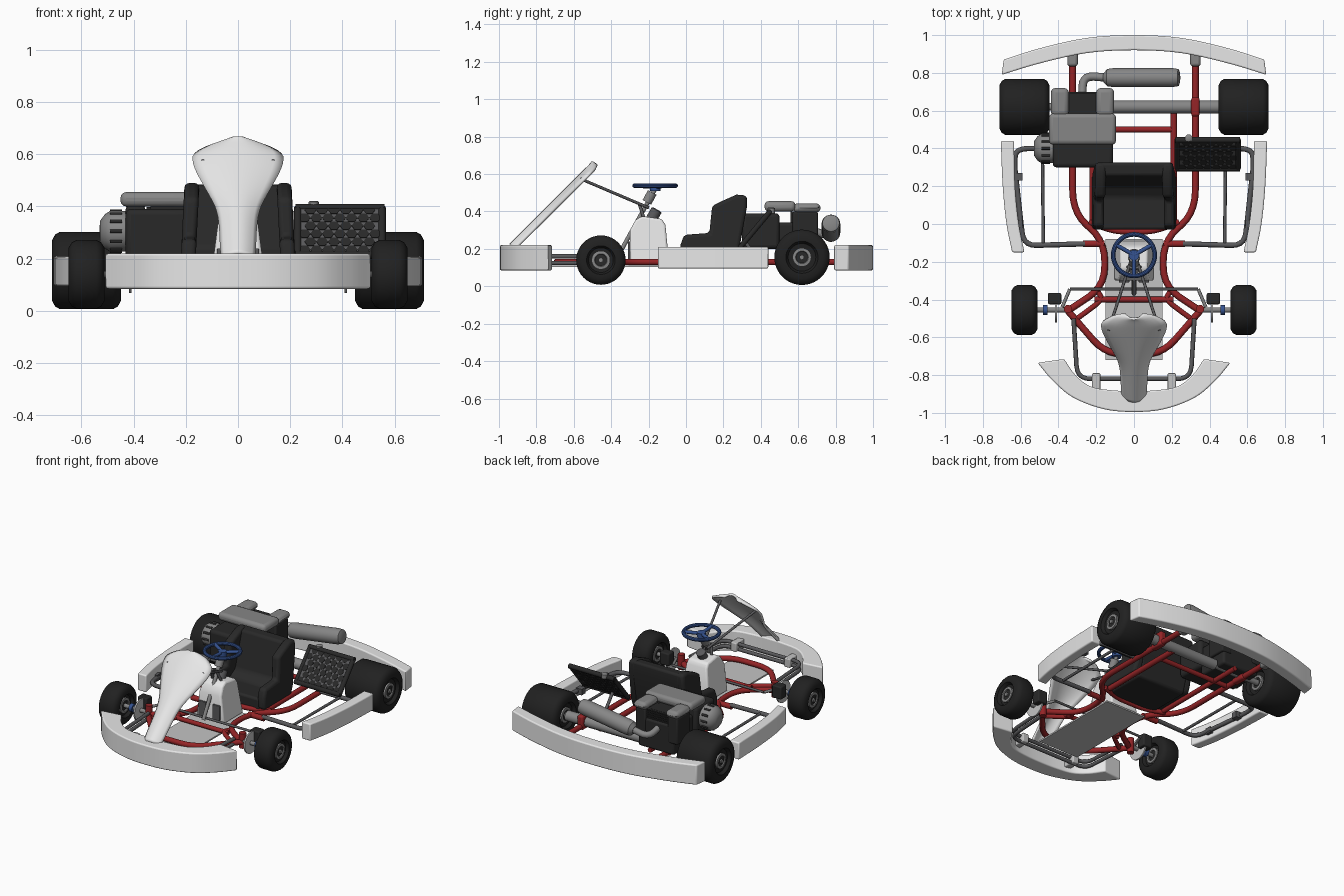
import bpy, bmesh, math
from mathutils import Vector, Matrix

if "Cube" in bpy.data.objects:
    bpy.data.objects.remove(bpy.data.objects["Cube"])


def mat(name, r, g, b):
    m = bpy.data.materials.new(name)
    m.diffuse_color = (r, g, b, 1)
    m.use_nodes = True
    m.node_tree.nodes["Principled BSDF"].inputs["Base Color"].default_value = m.diffuse_color
    return m


WHITE = mat("white_plastic", .8, .8, .8)
BLACK = mat("black_rubber", .015, .015, .015)
SEAT = mat("black_plastic", .022, .022, .022)
STEEL = mat("steel", .24, .24, .24)
DARK = mat("dark_steel", .1, .1, .105)
PALE = mat("pale_metal", .55, .55, .55)
RED = mat("red_paint", .3, .018, .02)
BLUE = mat("blue_anodised", .035, .085, .28)


def finish(ob, m, bevel=0, angle=35):
    ob.data.materials.clear()
    ob.data.materials.append(m)
    bpy.ops.object.select_all(action='DESELECT')
    ob.select_set(True)
    bpy.context.view_layer.objects.active = ob
    if bevel:
        b = ob.modifiers.new("bevel", 'BEVEL')
        b.width, b.segments, b.limit_method = bevel, 3, 'ANGLE'
    bpy.ops.object.shade_smooth_by_angle(angle=math.radians(angle))
    return ob


def from_bm(name, bm, m, bevel=0, angle=35):
    bmesh.ops.recalc_face_normals(bm, faces=bm.faces)
    me = bpy.data.meshes.new(name)
    bm.to_mesh(me)
    bm.free()
    ob = bpy.data.objects.new(name, me)
    bpy.context.collection.objects.link(ob)
    return finish(ob, m, bevel, angle)


def box(name, x, y, z, m, bevel=0):
    bm = bmesh.new()
    bmesh.ops.create_cube(bm, size=1)
    for v in bm.verts:
        v.co = Vector([(a + b) / 2 + c * (b - a) for c, (a, b) in zip(v.co, (x, y, z))])
    return from_bm(name, bm, m, bevel)


def side_prism(name, prof, x0, x1, m, bevel=0, taper=0):
    """Extrude a (y, z) outline along x; taper narrows it with height."""
    bm = bmesh.new()
    rows = [[bm.verts.new((x - math.copysign(taper * (z - prof[0][1]), x), y, z)) for y, z in prof]
            for x in (x0, x1)]
    bm.faces.new(rows[0])
    bm.faces.new(rows[1])
    n = len(prof)
    for i in range(n):
        j = (i + 1) % n
        bm.faces.new((rows[0][i], rows[0][j], rows[1][j], rows[1][i]))
    return from_bm(name, bm, m, bevel)


def lathe(name, prof, loc, m, axis=(1, 0, 0), n=40):
    """Revolve (offset, radius) points about an axis."""
    q = Vector((0, 0, 1)).rotation_difference(Vector(axis)).to_matrix().to_4x4()
    mx = Matrix.Translation(loc) @ q
    bm = bmesh.new()
    rings = [[bm.verts.new(mx @ Vector((r * math.cos(k * math.tau / n), r * math.sin(k * math.tau / n), h)))
              for k in range(n)] for h, r in prof]
    for a, b in zip(rings, rings[1:]):
        for k in range(n):
            bm.faces.new((a[k], a[(k + 1) % n], b[(k + 1) % n], b[k]))
    bm.faces.new(rings[0])
    bm.faces.new(rings[-1])
    return from_bm(name, bm, m)


def tube(name, pts, r, m, fillet=.06, closed=False):
    """Round tube through points, with rounded corners."""
    pts = [Vector(p) for p in pts]
    path = [pts[0]]
    for a, p, b in zip(pts, pts[1:], pts[2:]):
        d1, d2 = a - p, b - p
        s = p + d1.normalized() * min(fillet, d1.length * .45)
        e = p + d2.normalized() * min(fillet, d2.length * .45)
        path += [s * (1 - t) ** 2 + p * 2 * t * (1 - t) + e * t * t for t in (0, .2, .4, .6, .8, 1)]
    path.append(pts[-1])
    cu = bpy.data.curves.new(name, 'CURVE')
    cu.dimensions = '3D'
    cu.bevel_depth, cu.bevel_resolution, cu.use_fill_caps = r, 3, True
    sp = cu.splines.new('POLY')
    sp.points.add(len(path) - 1)
    for q, p in zip(sp.points, path):
        q.co = (*p, 1)
    ob = bpy.data.objects.new(name, cu)
    bpy.context.collection.objects.link(ob)
    bpy.ops.object.select_all(action='DESELECT')
    ob.select_set(True)
    bpy.context.view_layer.objects.active = ob
    bpy.ops.object.convert(target='MESH')
    return finish(bpy.context.view_layer.objects.active, m, angle=50)


def smooth(pts, k=5):
    p = [Vector(q) for q in pts]
    p = [2 * p[0] - p[1]] + p + [2 * p[-1] - p[-2]]
    out = []
    for a, b, c, d in zip(p, p[1:], p[2:], p[3:]):
        for i in range(k):
            t = i / k
            out.append(.5 * (2 * b + (c - a) * t + (2 * a - 5 * b + 4 * c - d) * t * t + (3 * b - a - 3 * c + d) * t ** 3))
    return out + [p[-2]]


def band(name, outer, inner, z0, z1, m, mirror=False):
    """Curved bar between two plan curves."""
    if mirror:
        outer, inner = [c + [(-x, y) for x, y in c[-2::-1]] for c in (outer, inner)]
    bm = bmesh.new()
    rows = [[bm.verts.new((p.x, p.y, z)) for p, z in ((o, z0), (o, z1), (i, z1), (i, z0))]
            for o, i in zip(smooth(outer), smooth(inner))]
    for a, b in zip(rows, rows[1:]):
        for k in range(4):
            bm.faces.new((a[k], a[(k + 1) % 4], b[(k + 1) % 4], b[k]))
    bm.faces.new(rows[0])
    bm.faces.new(rows[-1])
    return from_bm(name, bm, m, .008)


# bumpers
band("front_bumper", [(.51, -.735), (.43, -.83), (.32, -.92), (.16, -.98), (0, -.995)],
     [(.37, -.715), (.31, -.8), (.23, -.86), (.12, -.88), (0, -.885)], .085, .22, WHITE, True)
band("rear_bumper", [(.69, .87), (.5, .93), (.25, .985), (0, 1)],
     [(.7, .79), (.5, .85), (.25, .905), (0, .92)], .085, .22, WHITE, True)

for s, side in ((1, "right"), (-1, "left")):
    band(side + "_side_pod", [(s * .705, .44), (s * .695, .2), (s * .675, 0), (s * .645, -.15)],
         [(s * .635, .44), (s * .63, .2), (s * .61, 0), (s * .58, -.15)], .095, .21, WHITE)
    # wheels
    for end, x, w, y, z, R in (("rear", .58, .132, .62, .155, .148), ("front", .58, .068, -.455, .14, .132)):
        c, ax = (s * x, y, z), (s, 0, 0)
        lathe(f"{end}_{side}_tyre", [(-w + .025, .04), (-w + .02, R * .5), (-w, R * .58), (-w, R * .78), (-w + .012, R * .93),
              (-w + .03, R), (w - .03, R), (w - .012, R * .93), (w, R * .78), (w, R * .58), (w - .02, R * .5), (w - .025, .04)], c, BLACK, ax)
        for f in (1, -1):
            lathe(f"{end}_{side}_hub", [(f * (w - .04), .05), (f * (w - .012), .05), (f * (w - .01), .034), (f * (w - .02), .03)], c, STEEL, ax)
            lathe(f"{end}_{side}_hub_recess", [(f * (w - .03), .031), (f * (w - .016), .031)], c, SEAT, ax)
            lathe(f"{end}_{side}_hub_nut", [(f * (w - .03), .014), (f * (w - .006), .014)], c, STEEL, ax, 6)
    # stub axle, brake and steering arm
    tube(side + "_stub_axle", [(s * .35, -.455, .14), (s * .54, -.455, .14)], .014, STEEL)
    lathe(side + "_spindle_collar", [(-.012, .026), (.012, .026)], (s * .47, -.455, .14), BLUE)
    lathe(side + "_brake_disc", [(-.005, .072), (.005, .072)], (s * .412, -.45, .14), PALE)
    box(side + "_brake_caliper", sorted((s * .385, s * .455)), (-.425, -.365), (.125, .21), SEAT, .008)
    lathe(side + "_kingpin", [(-.05, .022), (.05, .022)], (s * .35, -.45, .14), RED, (0, 0, 1), 20)
    tube(side + "_steering_arm", [(s * .38, -.44, .155), (s * .34, -.345, .155)], .009, STEEL)
    # main frame rail
    z = .13
    tube(side + "_frame_rail", [(s * .325, .86, z), (s * .325, .06, z), (s * .155, -.09, z), (s * .155, -.33, z), (s * .35, -.46, z)], .018, RED, .12)
    tube(side + "_brace", [(s * .155, -.105, z), (s * .27, -.105, z)], .018, RED)
    tube(side + "_front_brace", [(s * .19, -.36, z), (s * .165, -.4, z), (s * .3, -.5, z)], .014, RED)
    # side pod bars
    tube(side + "_side_bar", [(s * .33, .4, .14), (s * .62, .4, .14), (s * .635, .33, .14), (s * .585, -.115, .14), (s * .26, -.105, .14)], .014, DARK, .07)
    tube(side + "_side_rod", [(s * .485, .4, .14), (s * .48, -.11, .14)], .009, DARK)
    for y in (.25, .0):
        box(side + "_pod_bracket", sorted((s * .59, s * .635)), (y - .02, y + .02), (.12, .16), DARK)
    # bumper mounts
    box(side + "_front_clamp", sorted((s * .178, s * .222)), (-.89, -.79), (.115, .175), PALE, .006)
    box(side + "_rear_clamp", sorted((s * .297, s * .353)), (.835, .925), (.1, .165), STEEL, .015)
    # supports
    tube(side + "_fairing_strut", [(s * .018, -.2, .42), (s * .135, -.565, .575)], .008, DARK)
    tube(side + "_column_strut", [(s * .015, -.25, .44), (s * .09, -.15, .14)], .009, DARK)
    box(side + "_pedal", sorted((s * .025, s * .08)), (-.31, -.295), (.14, .24), DARK, .004)

# frame cross members
tube("front_loop", [(-.35, -.46, .13), (-.15, -.69, .13), (.15, -.69, .13), (.35, -.46, .13)], .018, RED, .1)
tube("front_crossbar", [(-.21, -.4, .13), (.21, -.4, .13)], .015, RED)
tube("seat_crossbar", [(-.24, .01, .13), (-.1, -.04, .13), (.1, -.04, .13), (.24, .01, .13)], .016, RED)
tube("engine_crossbar", [(-.325, .5, .13), (.21, .5, .13)], .016, RED)
tube("inner_rail", [(.21, .62, .13), (.21, .02, .13)], .018, RED)
tube("engine_rail", [(-.22, .7, .13), (-.22, .02, .13)], .016, RED)
for zz in (.125, .16):
    tube("front_bumper_bar", [(-.32, -.5, zz), (-.3, -.82, zz), (.3, -.82, zz), (.32, -.5, zz)], .012, DARK, .07)
tube("tie_rod", [(-.34, -.345, .155), (.34, -.345, .155)], .008, DARK)
side_prism("floor_pan", [(-.72, .103), (-.72, .113), (-.08, .113), (-.08, .103)], -.15, .15, PALE)

# front fairing, a crowned spoon-shaped panel
rows = smooth([(.06, -.94, .22), (.064, -.9, .26), (.07, -.8, .36), (.085, -.74, .42), (.118, -.68, .48), (.152, -.62, .54),
               (.17, -.575, .585), (.165, -.54, .62), (.11, -.51, .65), (.045, -.5, .665)], 3)
bm = bmesh.new()
grid = [[bm.verts.new((w * u / 5, y + .025 * (u / 5) ** 2, z - .022 * (u / 5) ** 2)) for u in range(-5, 6)] for w, y, z in rows]
for a, b in zip(grid, grid[1:]):
    for i in range(10):
        bm.faces.new((a[i], a[i + 1], b[i + 1], b[i]))
fairing = from_bm("front_fairing", bm, WHITE, angle=60)
sol = fairing.modifiers.new("thickness", 'SOLIDIFY')
sol.thickness, sol.offset = .014, 0

# steering wheel and column
bpy.ops.mesh.primitive_torus_add(location=(0, -.165, .538), major_radius=.11, minor_radius=.012, major_segments=40, minor_segments=10)
bpy.context.object.name = "steering_wheel_rim"
finish(bpy.context.object, BLUE)
for a in (30, 150, 270):
    d = Vector((math.cos(math.radians(a)), math.sin(math.radians(a)), 0))
    tube("steering_spoke", [Vector((0, -.165, .53)), Vector((0, -.165, .538)) + d * .11], .011, BLUE)
lathe("steering_hub", [(-.02, .028), (.01, .028)], (0, -.165, .53), BLUE, (0, 0, 1), 24)
tube("steering_column", [(0, -.165, .52), (0, -.37, .15)], .012, STEEL)
lathe("column_collar", [(-.03, .026), (.03, .026)], (0, -.195, .475), STEEL, (0, .48, .87), 20)

# fuel tank
side_prism("fuel_tank", [(-.3, .12), (-.3, .3), (-.27, .355), (-.235, .375), (-.13, .36), (-.11, .33), (-.09, .12)], -.105, .105, WHITE, .012, .13)
lathe("tank_cap", [(-.03, .03), (.025, .03), (.03, .022)], (0, -.17, .385), DARK, (0, .5, .87), 20)

# seat
for s in (1, -1):
    side_prism("seat_bolster", [(-.03, .14), (-.03, .22), (-.01, .275), (.125, .285), (.14, .43), (.18, .45), (.27, .49), (.325, .485),
               (.325, .42), (.285, .2), (.26, .14)], s * .165, s * .222, SEAT, .018, .05)
side_prism("seat_shell", [(-.03, .125), (-.03, .21), (.14, .2), (.2, .24), (.255, .48), (.325, .485), (.325, .42), (.285, .2), (.26, .125)],
           -.18, .18, SEAT, .015)

# engine
box("engine_block", (-.43, -.11), (.3, .5), (.2, .39), SEAT, .02)
box("engine_crankcase", (-.4, -.13), (.48, .7), (.14, .34), SEAT, .015)
for i in range(5):
    box("cooling_fin", (-.35, -.19), (.58, .69), (.335 + i * .014, .343 + i * .014), SEAT)
box("cylinder_core", (-.335, -.205), (.56, .675), (.32, .4), SEAT)
box("engine_fuel_tank", (-.45, -.095), (.42, .585), (.4, .455), STEEL, .022)
for x0, x1 in ((-.44, -.345), (-.2, -.105)):
    box("engine_cover", (x0, x1), (.57, .72), (.395, .443), STEEL, .024)
    box("engine_cover_base", (x0 + .01, x1 - .01), (.57, .705), (.22, .4), SEAT, .01)
lathe("recoil_starter", [(0, .078), (.06, .078), (.08, .065), (.098, .04), (.1, .015)], (-.43, .4, .305), STEEL, (-1, 0, 0), 32)
for k in range(12):
    a = k * math.tau / 12
    d = Vector((0, math.cos(a), math.sin(a)))
    c = Vector((0, .4, .305)) + d * .076
    tube("starter_vent", [c + Vector((-.445, 0, 0)), c + Vector((-.49, 0, 0))], .0075, SEAT)

# exhaust
ex = Vector((.41, 0, .06))
lathe("muffler", [(0, .025), (.02, .046), (.05, .05), (.37, .05), (.4, .045), (.405, .03)], (-.16, .775, .28), STEEL, ex.normalized(), 28)
tube("exhaust_pipe", [(-.14, .775, .283), (-.27, .785, .265), (-.275, .66, .3)], .022, STEEL, .07)

# rear axle
tube("rear_axle", [(-.5, .62, .155), (.5, .62, .155)], .02, STEEL)
tube("axle_sleeve", [(-.12, .62, .155), (.45, .62, .155)], .035, STEEL)
for x in (-.325, .325):
    box("axle_bearing", (x - .022, x + .022), (.57, .67), (.11, .205), RED, .012)

# radiator: dark frame, wire core and hexagon cells
lo, hi = Vector((0, .295, .215)), Vector((0, .445, .395))
up = (hi - lo).normalized()
nor = Vector((0, -up.z, up.y))
L = (hi - lo).length
corners = [(lo.y, lo.z), (hi.y, hi.z)]
core = [(y + nor.y * k, z + nor.z * k) for (y, z), k in ((corners[0], .008), (corners[1], .008), (corners[1], -.008), (corners[0], -.008))]
side_prism("radiator_core", core, .23, .55, DARK)
for x in (.229, .551):
    tube("radiator_side", [lo + Vector((x, 0, 0)), hi + Vector((x, 0, 0))], .015, SEAT)
for p in (lo, hi):
    tube("radiator_rail", [p + Vector((.22, 0, 0)), p + Vector((.56, 0, 0))], .016, SEAT)
bm = bmesh.new()
for row in range(6):
    for col in range(7 - row % 2):
        c = lo + up * (.018 + row * (L - .036) / 5) + Vector((.255 + .045 * (col + .5 * (row % 2)), 0, 0))
        mx = Matrix.Translation(c) @ Matrix((Vector((1, 0, 0)), up, nor)).transposed().to_4x4() @ Matrix.Rotation(math.pi / 6, 4, 'Z')
        bmesh.ops.create_cone(bm, cap_ends=True, segments=6, radius1=.0225, radius2=.0225, depth=.021, matrix=mx)
from_bm("radiator_cells", bm, SEAT)
lathe("radiator_cap", [(-.015, .02), (.012, .02), (.016, .014)], (.29, .455, .405), STEEL, (0, 0, 1), 16)
tube("radiator_stay", [(.325, .4, .13), (.325, .32, .23)], .01, DARK)
